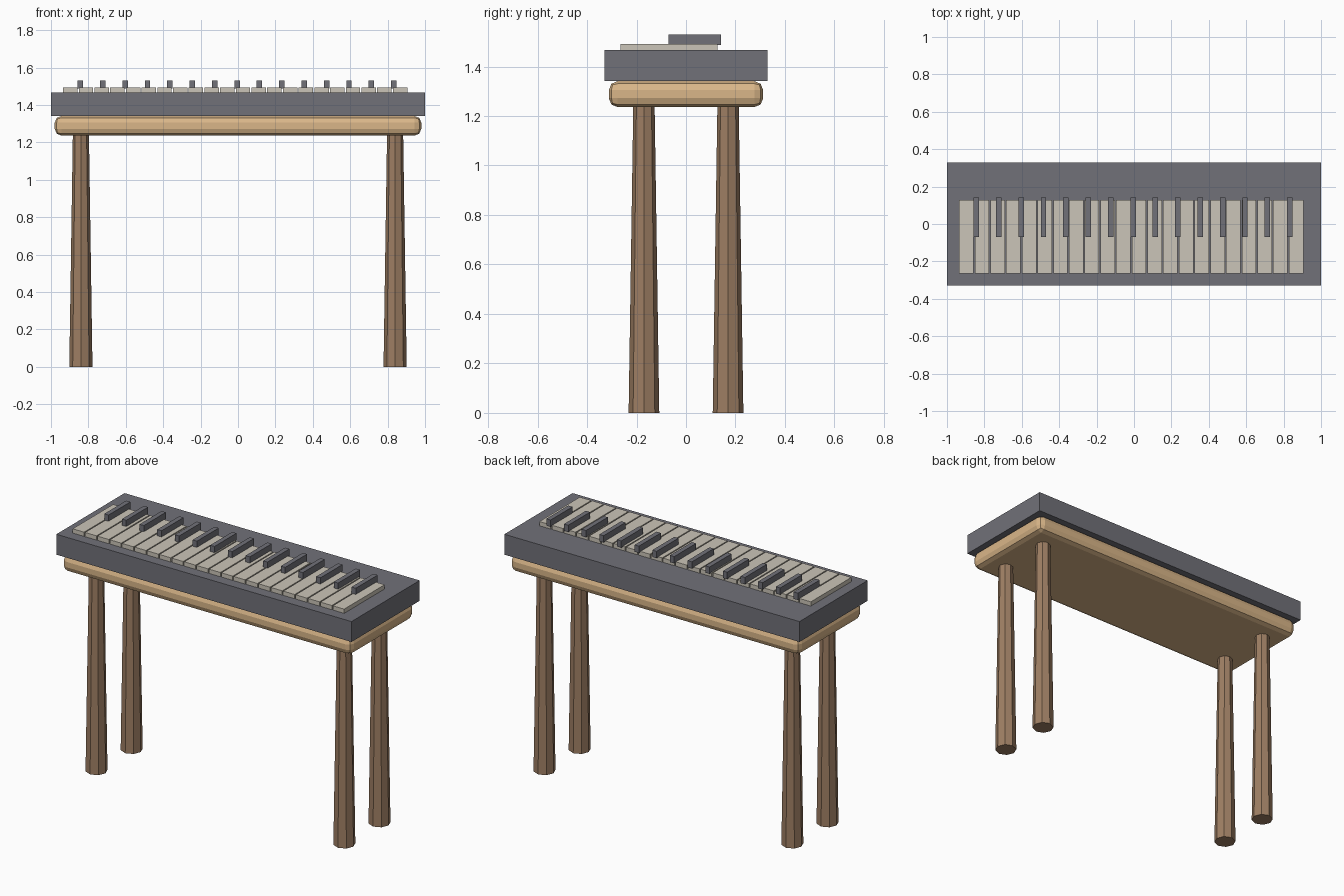
import bpy

default_cube = bpy.data.objects.get("Cube")
if default_cube:
    bpy.data.objects.remove(default_cube, do_unlink=True)


def make_material(name, rgb):
    mat = bpy.data.materials.new(name)
    mat.use_nodes = True
    color = (*rgb, 1.0)
    mat.diffuse_color = color
    mat.node_tree.nodes["Principled BSDF"].inputs["Base Color"].default_value = color
    return mat


charcoal = make_material("charcoal", (0.165, 0.165, 0.19))
ivory = make_material("ivory", (0.60, 0.56, 0.48))
light_wood = make_material("light_wood", (0.70, 0.47, 0.25))
brown_wood = make_material("brown_wood", (0.34, 0.21, 0.125))


def box(name, low, high, mat):
    """Axis-aligned box between two corners."""
    center = [(a + b) / 2 for a, b in zip(low, high)]
    size = [b - a for a, b in zip(low, high)]
    bpy.ops.mesh.primitive_cube_add(size=1, location=center)
    obj = bpy.context.object
    obj.name = name
    obj.scale = size
    bpy.ops.object.transform_apply(location=False, rotation=False, scale=True)
    obj.data.materials.append(mat)
    return obj


# Four tapered octagonal legs
LEG_HEIGHT = 1.25
for side, x in (("left", 0.84), ("right", -0.84)):
    for end, y in (("front", -0.17), ("back", 0.17)):
        bpy.ops.mesh.primitive_cone_add(
            vertices=8, radius1=0.062, radius2=0.043, depth=LEG_HEIGHT,
            location=(x, y, LEG_HEIGHT / 2))
        leg = bpy.context.object
        leg.name = f"{end}_{side}_leg"
        leg.data.materials.append(brown_wood)

# Stand top with rounded edges
stand_top = box("stand_top", (-0.98, -0.312, 1.236), (0.98, 0.312, 1.341), light_wood)
bevel = stand_top.modifiers.new("rounded_edges", "BEVEL")
bevel.width = 0.036
bevel.segments = 2

# Keyboard case
box("keyboard_case", (-1, -0.33, 1.341), (1, 0.33, 1.466), charcoal)

# Row of white keys
WHITE_COUNT, WHITE_WIDTH = 22, 0.077
white_pitch = (1.84 - WHITE_WIDTH) / (WHITE_COUNT - 1)
for i in range(WHITE_COUNT):
    x = -0.935 + i * white_pitch
    box(f"white_key_{i + 1}", (x, -0.265, 1.46), (x + WHITE_WIDTH, 0.127, 1.492), ivory)

# Evenly spaced black keys, overhanging the back of the white ones
BLACK_COUNT, BLACK_HALF = 15, 0.0145
for i in range(BLACK_COUNT):
    x = -0.843 + i * 0.1197
    box(f"black_key_{i + 1}", (x - BLACK_HALF, -0.07, 1.488),
        (x + BLACK_HALF, 0.142, 1.53), charcoal)
